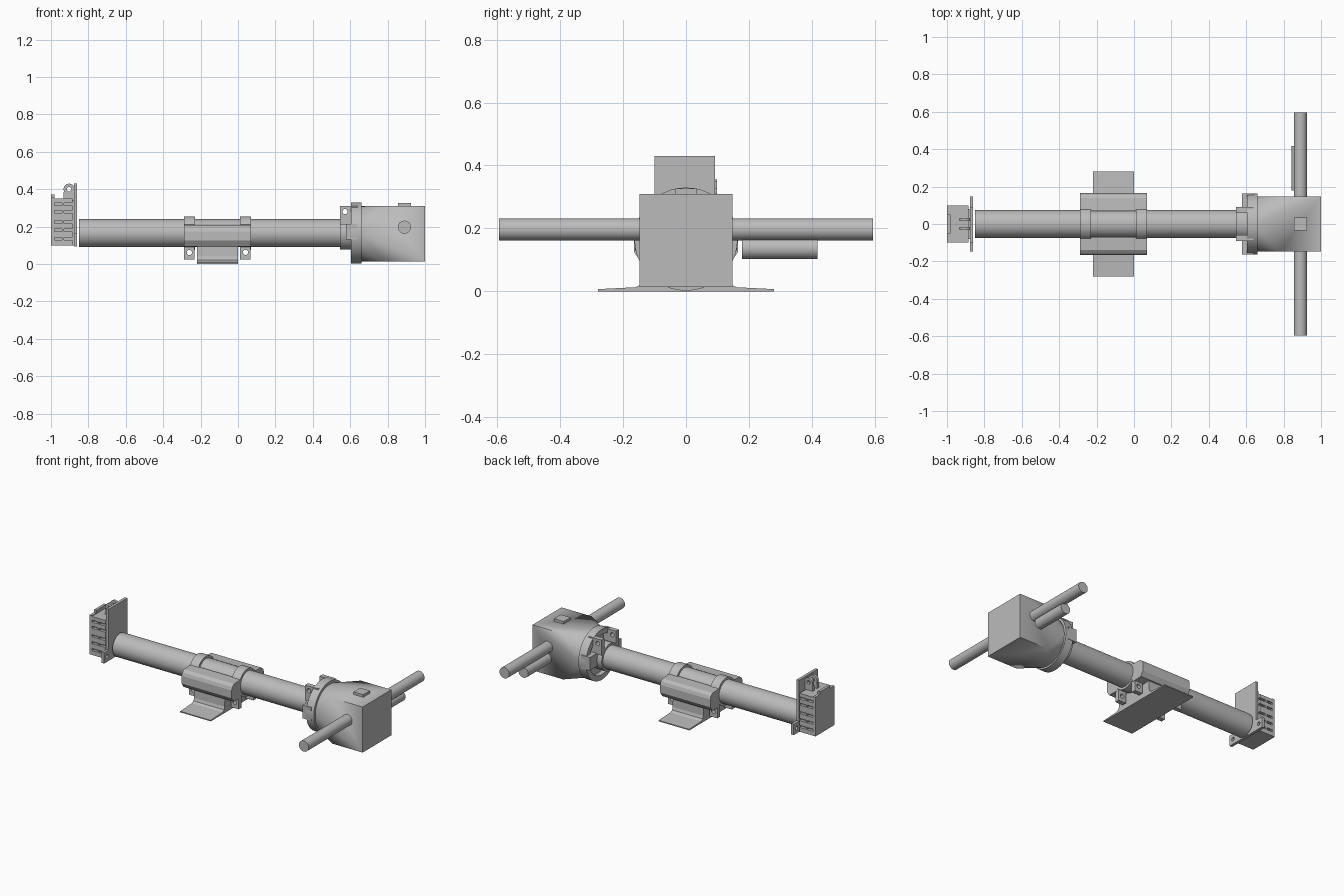
import bpy, bmesh, math
from mathutils import Vector

if "Cube" in bpy.data.objects:
    bpy.data.objects.remove(bpy.data.objects["Cube"])

grey = bpy.data.materials.new("plain grey")
grey.diffuse_color = (0.5, 0.5, 0.5, 1)
grey.use_nodes = True
grey.node_tree.nodes["Principled BSDF"].inputs["Base Color"].default_value = grey.diffuse_color
ZC = 0.165  # height of the main tube axis


def place(axis, a, u, v):
    return {'x': (a, u, v), 'y': (u, a, v), 'z': (u, v, a)}[axis]


def finish(name, bm, smooth=False):
    bmesh.ops.recalc_face_normals(bm, faces=bm.faces)
    me = bpy.data.meshes.new(name)
    bm.to_mesh(me)
    bm.free()
    me.materials.append(grey)
    ob = bpy.data.objects.new(name, me)
    bpy.context.collection.objects.link(ob)
    if smooth:
        bpy.ops.object.select_all(action='DESELECT')
        ob.select_set(True)
        bpy.context.view_layer.objects.active = ob
        bpy.ops.object.shade_smooth_by_angle(angle=math.radians(30))
    return ob


def prism(name, axis, a, b, outer, inner=None, smooth=False):
    """Extrude a 2D loop along an axis; an inner loop of equal length makes a hole."""
    bm = bmesh.new()
    n = len(outer)
    rows = [[bm.verts.new(place(axis, t, u, v)) for u, v in loop]
            for loop in (outer, inner) if loop for t in (a, b)]

    def bridge(p, q):
        for i in range(n):
            j = (i + 1) % n
            bm.faces.new((p[i], p[j], q[j], q[i]))
    bridge(rows[0], rows[1])
    if inner:
        bridge(rows[1], rows[3])
        bridge(rows[3], rows[2])
        bridge(rows[2], rows[0])
    else:
        bm.faces.new(rows[0])
        bm.faces.new(rows[1])
    return finish(name, bm, smooth)


def circle(u, v, r, n=40):
    return [(u + r * math.cos(2 * math.pi * i / n), v + r * math.sin(2 * math.pi * i / n)) for i in range(n)]


def square_loop(u, v, w, h, n=16):
    pts = []
    for c, s in circle(0, 0, 1, n):
        m = max(abs(c), abs(s))
        pts.append((u + c / m * w / 2, v + s / m * h / 2))
    return pts


def box(name, x0, x1, y0, y1, z0, z1):
    return prism(name, 'z', z0, z1, [(x0, y0), (x1, y0), (x1, y1), (x0, y1)])


def tube(name, axis, a, b, u, v, r, hole=0):
    return prism(name, axis, a, b, circle(u, v, r), circle(u, v, hole) if hole else None, True)


def lug_pair(name, x, z, w, h, hole, y0, y1):
    """Two drilled ears mirrored about y = 0."""
    for s, side in ((-1, "front"), (1, "back")):
        prism(f"{name}_{side}", 'y', s * y0, s * y1, square_loop(x, z, w, h), circle(x, z, hole, 16))


# Main tube
tube("main_tube", 'x', -0.85, 0.65, 0, ZC, 0.075)

# Gear housing: round collar blending into a square block
bm = bmesh.new()
for y, z in circle(0, 0.162, 0.148, 32):
    bm.verts.new((0.655, y, z))
for x in (0.78, 1.0):
    for y in (-0.148, 0.148):
        for z in (0.014, 0.31):
            bm.verts.new((x, y, z))
bmesh.ops.convex_hull(bm, input=bm.verts)
bmesh.ops.dissolve_limit(bm, angle_limit=0.01, verts=bm.verts, edges=bm.edges)
finish("gear_housing", bm, True)
box("housing_cap", 0.855, 0.925, -0.035, 0.035, 0.30, 0.327)

# Cross shaft and short pin below it
tube("cross_shaft", 'y', -0.595, 0.595, 0.89, 0.197, 0.035)
tube("short_pin", 'y', 0.178, 0.418, 0.877, 0.137, 0.035)

# Round flange with a clamp around the tube
tube("flange_rim", 'x', 0.605, 0.66, 0, 0.166, 0.164, 0.13)
tube("flange_disc", 'x', 0.635, 0.658, 0, 0.166, 0.135)
tube("flange_clamp", 'x', 0.545, 0.64, 0, ZC, 0.088, 0.074)
lug_pair("flange_lug", 0.5725, 0.28, 0.055, 0.06, 0.014, 0.06, 0.09)
for s, side in ((-1, "front"), (1, "back")):
    y0, y1 = sorted((s * 0.08, s * 0.162))
    box(f"flange_ear_{side}", 0.578, 0.64, y0, y1, 0.13, 0.215)
    y0, y1 = sorted((s * 0.06, s * 0.09))
    box(f"flange_web_{side}", 0.545, 0.64, y0, y1, 0.21, 0.25)
    box(f"flange_rib_{side}", 0.6, 0.64, y0, y1, 0.25, 0.31)

# Middle bracket: collars with drilled lugs, side shells, flared foot
for x, end in ((-0.26, "left"), (0.04, "right")):
    tube(f"collar_{end}", 'x', x - 0.03, x + 0.03, 0, ZC, 0.09, 0.074)
    lug_pair(f"collar_lug_{end}", x, 0.062, 0.056, 0.076, 0.014, 0.06, 0.09)
shell = [(0.07, 0.212), (0.14, 0.208), (0.158, 0.195), (0.165, 0.175), (0.165, 0.125), (0.145, 0.095), (0.07, 0.09)]
for s, side in ((-1, "front"), (1, "back")):
    prism(f"side_shell_{side}", 'x', -0.29, 0.07, [(s * y, z) for y, z in shell])
foot = [(0.28, 0), (0.28, 0.007), (0.16, 0.013), (0.143, 0.022), (0.137, 0.04), (0.135, 0.12)]
prism("bracket_foot", 'x', -0.22, 0.0, foot + [(-y, z) for y, z in reversed(foot)])

# Left end: mounting plate with low ears
box("end_plate", -0.878, -0.86, -0.1, 0.092, 0.095, 0.43)
for s, side in ((-1, "front"), (1, "back")):
    prism(f"plate_ear_{side}", 'x', -0.878, -0.86,
          square_loop(s * 0.118, 0.13, 0.06, 0.07), circle(s * 0.118, 0.13, 0.012, 16))

# Left end: ribbed box, a core with slabs between the grooves
box("end_box_core", -0.99, -0.878, -0.08, 0.08, 0.1, 0.34)
box("end_box_face", -1.0, -0.982, -0.098, 0.098, 0.1, 0.355)
box("end_box_lip", -1.0, -0.982, -0.05, 0.05, 0.35, 0.372)
edges = [0.1, 0.135, 0.18, 0.225, 0.28, 0.32, 0.35]
for i in range(6):
    box(f"end_rib_{i}", -0.99, -0.885, -0.098, 0.098,
        edges[i] + (0.007 if i else 0), edges[i + 1] - (0.007 if i < 5 else 0))
for s, side in ((-1, "front"), (1, "back")):
    y0, y1 = sorted((s * 0.08, s * 0.098))
    box(f"rib_post_{side}", -0.94, -0.93, y0, y1, 0.1, 0.35)

# Hinge on top of the end box
for s, side in ((-1, "front"), (1, "back")):
    prism(f"hinge_ear_{side}", 'y', s * 0.015, s * 0.032, circle(-0.903, 0.4, 0.03, 16), circle(-0.903, 0.4, 0.012, 16))
    y0, y1 = sorted((s * 0.015, s * 0.032))
    box(f"hinge_post_{side}", -0.933, -0.875, y0, y1, 0.34, 0.385)
